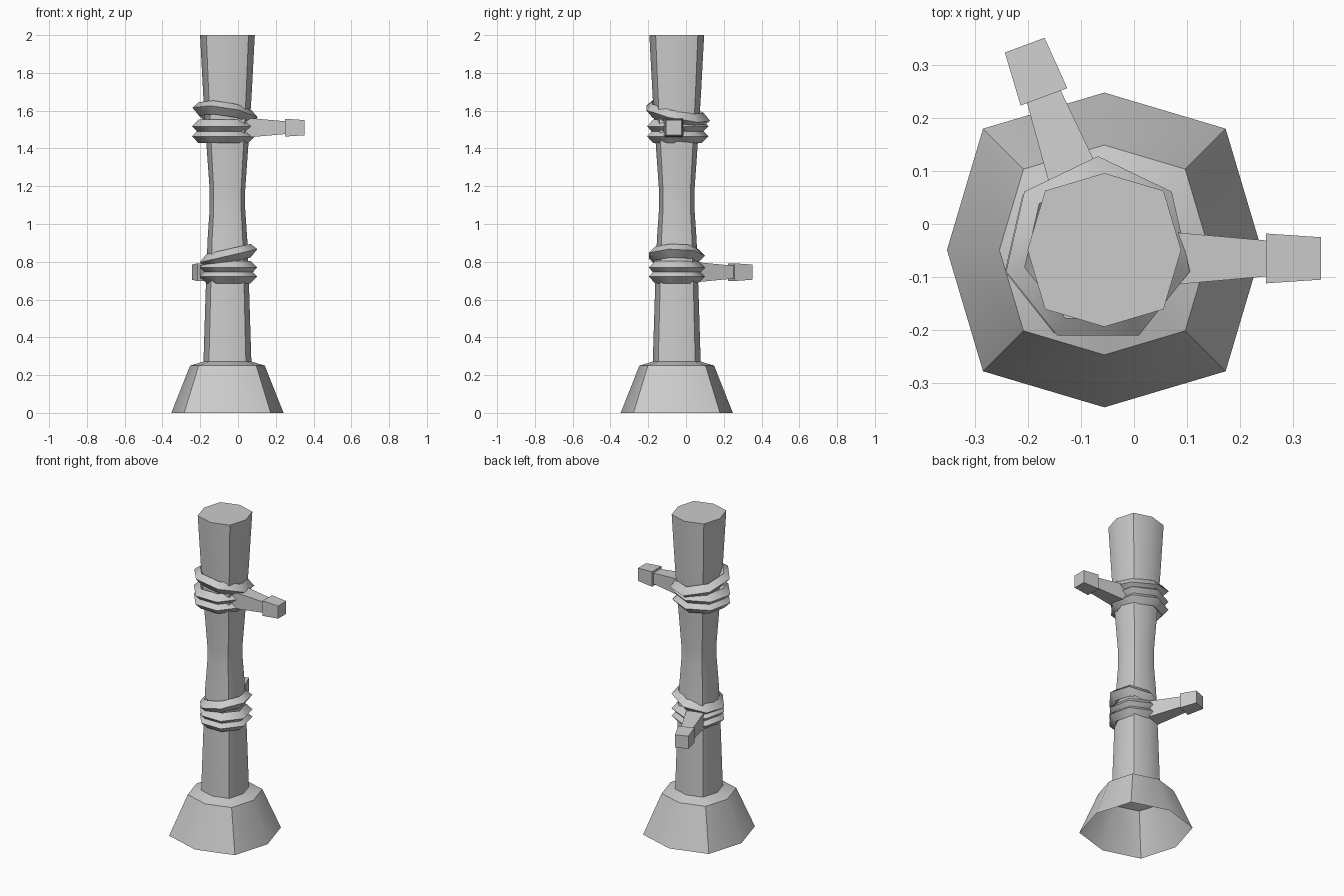
import bpy, bmesh
from math import radians, cos, sin, pi, atan
from mathutils import Vector

if "Cube" in bpy.data.objects:
    bpy.data.objects.remove(bpy.data.objects["Cube"])

AXIS = Vector((-0.056, -0.049))


def finish(name, bm, angle):
    bmesh.ops.recalc_face_normals(bm, faces=bm.faces)
    mesh = bpy.data.meshes.new(name)
    bm.to_mesh(mesh)
    bm.free()
    ob = bpy.data.objects.new(name, mesh)
    bpy.context.collection.objects.link(ob)
    bpy.ops.object.select_all(action='DESELECT')
    ob.select_set(True)
    bpy.context.view_layer.objects.active = ob
    bpy.ops.object.shade_smooth_by_angle(angle=radians(angle))
    return ob


def lathe(name, profile, cap_top):
    # eight-sided column, its diagonal corners pushed out a little
    bm = bmesh.new()
    rings = []
    for r, z in profile:
        ring = []
        for i in range(8):
            rr = r * (1.09 if i % 2 else 1.0)
            a = i * pi / 4
            ring.append(bm.verts.new((AXIS.x + rr * cos(a), AXIS.y + rr * sin(a), z)))
        rings.append(ring)
    for lo, hi in zip(rings, rings[1:]):
        for i in range(8):
            j = (i + 1) % 8
            bm.faces.new((lo[i], lo[j], hi[j], hi[i]))
    if cap_top:
        bm.faces.new(rings[-1])
    return finish(name, bm, 48)


def rope(name, x, y, z, r, rise_x=0.0, rise_y=0.0):
    # seven-sided loop with a diamond section; rise tilts it along x and y
    minor = 0.036
    bpy.ops.mesh.primitive_torus_add(major_segments=7, minor_segments=4,
                                     major_radius=r - minor, minor_radius=minor)
    ob = bpy.context.object
    ob.name = name
    for v in ob.data.vertices:
        px, py = -v.co.y, v.co.x
        v.co = (x + px, y + py, z + v.co.z + (rise_x * px + rise_y * py) / r)
    bpy.ops.object.shade_smooth_by_angle(angle=radians(60))


def taper_box(bm, x0, w0, x1, w1):
    # square bar along x, from width w0 to width w1
    ends = []
    for x, w in ((x0, w0), (x1, w1)):
        h = w / 2
        ends.append([bm.verts.new((x, sy * h, sz * h))
                     for sy, sz in ((-1, -1), (1, -1), (1, 1), (-1, 1))])
    a, b = ends
    bm.faces.new(a[::-1])
    bm.faces.new(b)
    for i in range(4):
        j = (i + 1) % 4
        bm.faces.new((a[i], a[j], b[j], b[i]))


def peg(name, x, y, z, angle):
    # tapered stem with a wider knob; origin is where they meet
    bm = bmesh.new()
    taper_box(bm, -0.22, 0.107, 0.0, 0.068)
    taper_box(bm, 0.0, 0.094, 0.104, 0.08)
    ob = finish(name, bm, 30)
    ob.location = (x, y, z)
    ob.rotation_euler.z = radians(angle)


# flared foot, open underneath, with a shallow shoulder
lathe("foot", [(0.297, 0), (0.198, 0.25), (0.126, 0.272)], False)

# waisted post
lathe("post", [(0.127, 0.265), (0.115, 0.65), (0.105, 0.92), (0.094, 1.08), (0.094, 1.18),
               (0.111, 1.42), (0.128, 1.68), (0.145, 2.0)], True)

# upper lashing
rope("upper_rope_bottom", -0.077, -0.052, 1.464, 0.171)
rope("upper_rope_middle", -0.077, -0.052, 1.517, 0.171)
rope("upper_rope_tilted", -0.068, -0.050, 1.582, 0.178, -0.027, -0.036)

# lower lashing
rope("lower_rope_bottom", -0.050, -0.056, 0.722, 0.156)
rope("lower_rope_middle", -0.050, -0.056, 0.769, 0.156)
rope("lower_rope_tilted", -0.050, -0.056, 0.832, 0.156, 0.036, 0.0)

# pegs
peg("upper_peg", 0.249, -0.065, 1.51, 0)
peg("lower_peg", -0.170, 0.240, 0.745, 110.4)
